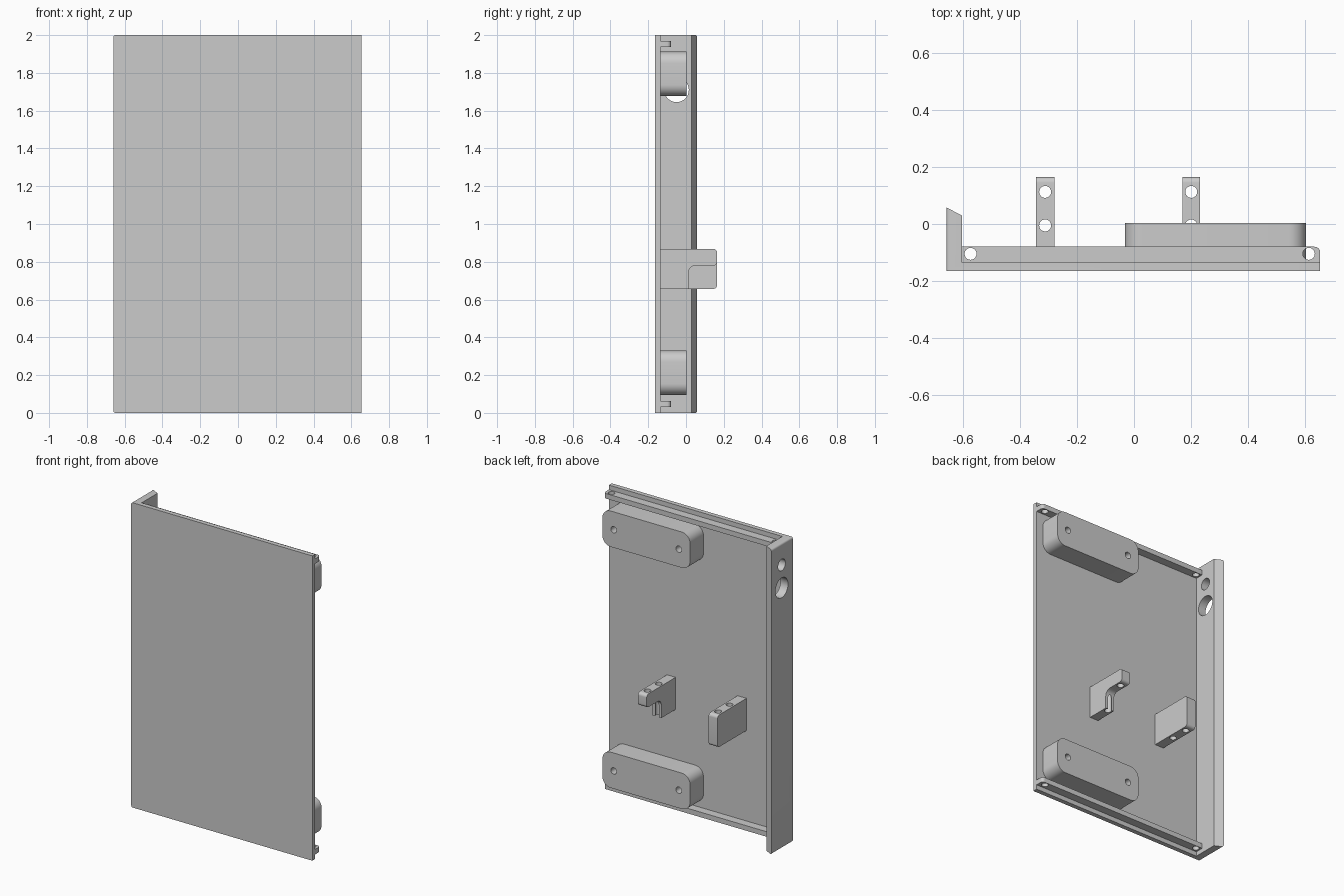
import bpy, bmesh, math
from mathutils import Matrix, Vector

old = bpy.data.objects.get("Cube")
if old:
    bpy.data.objects.remove(old, do_unlink=True)

grey = bpy.data.materials.new("light_grey")
grey.use_nodes = True
COLOUR = (0.6, 0.6, 0.6, 1)
grey.diffuse_color = COLOUR
grey.node_tree.nodes["Principled BSDF"].inputs["Base Color"].default_value = COLOUR

# A prism's local (u, v) profile is laid in the plane across its axis
PLANES = {"x": lambda u, v, w: (w, u, v),
          "y": lambda u, v, w: (u, w, v),
          "z": lambda u, v, w: (u, v, w)}


def finish(name, bm):
    bmesh.ops.recalc_face_normals(bm, faces=bm.faces)
    mesh = bpy.data.meshes.new(name)
    bm.to_mesh(mesh)
    bm.free()
    mesh.materials.append(grey)
    obj = bpy.data.objects.new(name, mesh)
    bpy.context.collection.objects.link(obj)
    return obj


def prism(name, axis, profile, lo, hi, rounded=None, segments=8):
    """Extrude a profile; rounded maps profile corner index to a radius."""
    bm = bmesh.new()
    place = PLANES[axis]
    a = [bm.verts.new(place(u, v, lo)) for u, v in profile]
    b = [bm.verts.new(place(u, v, hi)) for u, v in profile]
    n = len(profile)
    bm.faces.new(a)
    bm.faces.new(b[::-1])
    for i in range(n):
        bm.faces.new((a[i], b[i], b[(i + 1) % n], a[(i + 1) % n]))
    corners = [(bm.edges.get((a[i], b[i])), r) for i, r in (rounded or {}).items()]
    for r in sorted({r for _, r in corners}):
        bmesh.ops.bevel(bm, geom=[e for e, q in corners if q == r], offset=r,
                        segments=segments, profile=0.5, affect="EDGES")
    return finish(name, bm)


def rect(u0, u1, v0, v1):
    return [(u0, v0), (u1, v0), (u1, v1), (u0, v1)]


def drill(obj, axis, centre, radius, length):
    """Cut a round hole through an object along an axis."""
    turn = {"x": Matrix.Rotation(math.pi / 2, 4, "Y"),
            "y": Matrix.Rotation(math.pi / 2, 4, "X"), "z": Matrix()}[axis]
    bm = bmesh.new()
    bmesh.ops.create_cone(bm, cap_ends=True, segments=32, radius1=radius, radius2=radius,
                          depth=length, matrix=Matrix.Translation(Vector(centre)) @ turn)
    cutter = finish("hole_cutter", bm)
    mod = obj.modifiers.new("hole", "BOOLEAN")
    mod.operation, mod.solver, mod.object = "DIFFERENCE", "EXACT", cutter
    bpy.context.view_layer.objects.active = obj
    bpy.ops.object.modifier_apply(modifier=mod.name)
    bpy.data.objects.remove(cutter, do_unlink=True)


X0, X1, INNER = -0.66, 0.655, -0.605
FRONT, BACK = -0.165, -0.135
parts = []

# Front panel with its side wall, an L section with a slanted tip
panel = prism("front_panel", "z",
              [(X0, FRONT), (X1, FRONT), (X1, BACK), (INNER, BACK), (INNER, 0.03), (X0, 0.058)],
              0, 2)
bm = bmesh.new()
bm.from_mesh(panel.data)
outer = [e for e in bm.edges if all(abs(v.co.x - X0) < 1e-4 for v in e.verts)
         and abs(e.verts[0].co.z - e.verts[1].co.z) < 1e-4]
bmesh.ops.bevel(bm, geom=outer, offset=0.012, segments=4, profile=0.5, affect="EDGES")
bm.to_mesh(panel.data)
bm.free()
for z, r in ((1.71, 0.065), (1.86, 0.038)):
    drill(panel, "x", (-0.63, -0.05, z), r, 0.2)
parts.append(panel)

# Screw rails along the top and bottom edges
for name, z in (("bottom_rail", 0.03), ("top_rail", 1.937)):
    rail = prism(name, "z", rect(INNER, X1, BACK, -0.08), z, z + 0.033, {2: 0.02})
    for x in (-0.575, 0.615):
        drill(rail, "z", (x, -0.105, z), 0.021, 0.2)
    parts.append(rail)

# Rounded mounting blocks with two screw holes each
for name, z in (("lower_block", 0.095), ("upper_block", 1.677)):
    block = prism(name, "y", rect(-0.032, 0.605, z, z + 0.235), BACK, 0.003,
                  {i: 0.06 for i in range(4)})
    for x in (0.05, 0.523):
        drill(block, "y", (x, 0, z + 0.117), 0.021, 0.24)
    parts.append(block)

# Plain bracket and hooked bracket
LOW, HIGH, TIP = 0.657, 0.868, 0.165
plain = prism("plain_bracket", "x", rect(BACK, TIP, LOW, HIGH), -0.345, -0.28,
              {1: 0.02, 2: 0.02})
hook = prism("hooked_bracket", "x",
             [(BACK, LOW), (0.012, LOW), (0.012, 0.78), (TIP, 0.78), (TIP, HIGH), (BACK, HIGH)],
             0.17, 0.233, {2: 0.04, 3: 0.02, 4: 0.02})
for bracket, x in ((plain, -0.3125), (hook, 0.2015)):
    for y in (0.113, -0.005):
        drill(bracket, "z", (x, y, 0.76), 0.021, 0.5)
    parts.append(bracket)

# Smooth the curved surfaces and keep the edges sharp
bpy.ops.object.select_all(action="DESELECT")
for part in parts:
    part.select_set(True)
bpy.context.view_layer.objects.active = parts[0]
bpy.ops.object.shade_smooth_by_angle(angle=math.radians(30))
